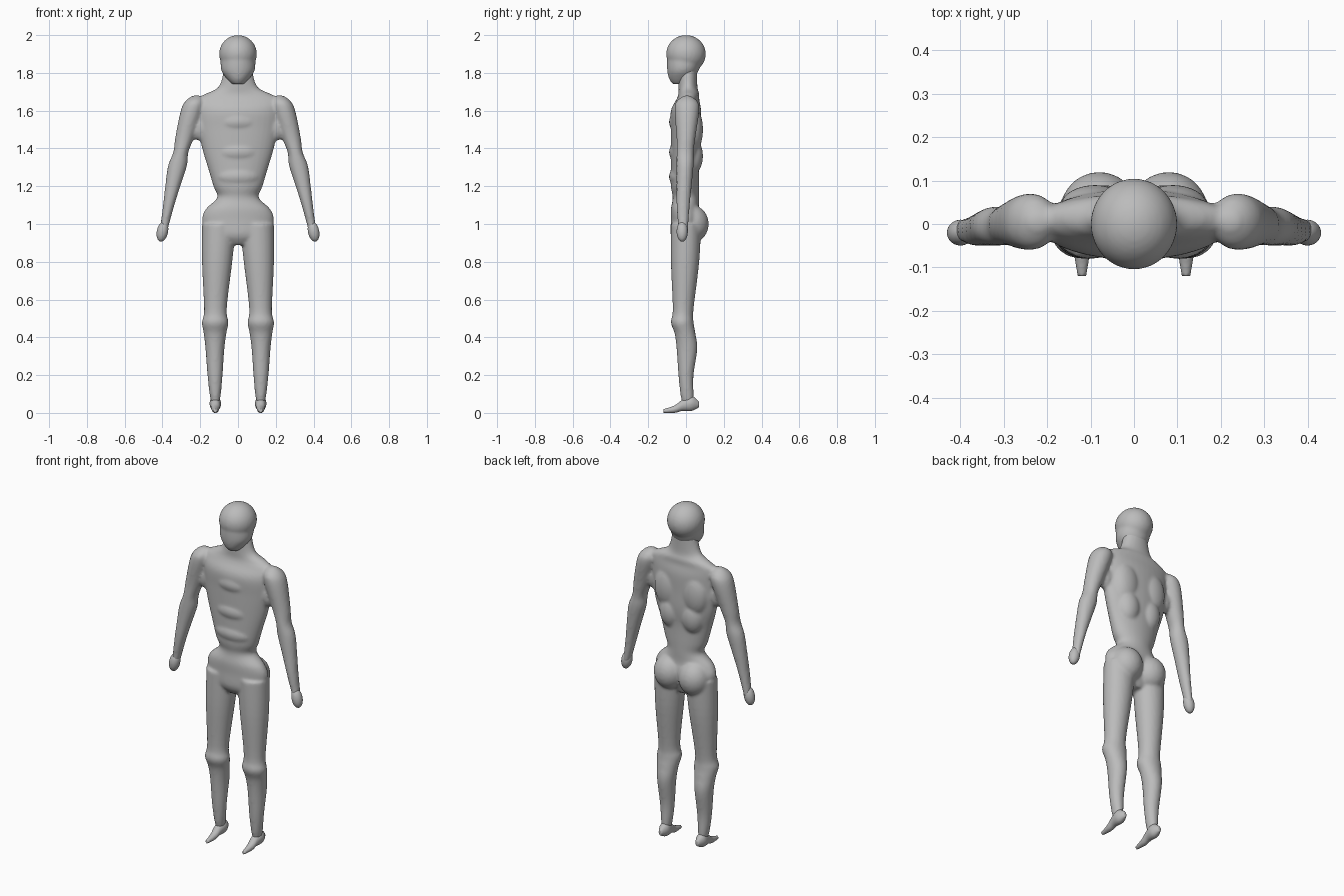
import bpy, bmesh, math
from mathutils import Vector, Matrix

cube = bpy.data.objects.get("Cube")
if cube:
    bpy.data.objects.remove(cube, do_unlink=True)

GREY = (.5, .5, .5, 1)
skin = bpy.data.materials.new("plain_grey")
skin.use_nodes = True
skin.diffuse_color = GREY
skin.node_tree.nodes["Principled BSDF"].inputs["Base Color"].default_value = GREY

SIDES, STEPS = 36, 5


def spline(rows):
    """Pass a smooth curve through the cross-section rows."""
    points = [Vector(row) for row in rows]
    padded = [points[0]] + points + [points[-1]]
    curve = []
    for before, start, end, after in zip(padded, padded[1:], padded[2:], padded[3:]):
        leave, arrive = (end - before) / 2, (after - start) / 2
        for step in range(STEPS):
            t = step / STEPS
            ease = t * t * (3 - 2 * t)
            curve.append(start * (1 - ease) + end * ease
                         + leave * t * (1 - t) ** 2 - arrive * t * t * (1 - t))
    return curve + [points[-1]]


def loft(bm, rows, first=0, last=0, bow=0, along_y=False):
    """Skin oval rows of (position, half width, low, high) on a bowed centre line."""
    curve = spline(rows)
    begin, length = curve[0][0], curve[-1][0] - curve[0][0]
    rings = []
    for position, half, low, high in curve:
        t = (position - begin) / length
        centre = first + (last - first) * t + bow * math.sin(math.pi * t)
        ring = []
        for k in range(SIDES):
            angle = math.tau * k / SIDES
            u = centre + half * math.cos(angle)
            v = (low + high) / 2 + (high - low) / 2 * math.sin(angle)
            ring.append(bm.verts.new((u, position, v) if along_y else (u, v, position)))
        rings.append(ring)
    faces = [bm.faces.new(rings[0]), bm.faces.new(rings[-1])]
    for lower, upper in zip(rings, rings[1:]):
        for k in range(SIDES):
            n = (k + 1) % SIDES
            faces.append(bm.faces.new((lower[k], lower[n], upper[n], upper[k])))
    bmesh.ops.recalc_face_normals(bm, faces=faces)


def ball(bm, centre, radii, tilt=0):
    """Add an ellipsoid, tilted sideways in radians."""
    place = Matrix.Translation(centre) @ Matrix.Rotation(tilt, 4, "Y")
    place = place @ Matrix.Diagonal((*radii, 1))
    bmesh.ops.create_uvsphere(bm, u_segments=SIDES, v_segments=18, radius=1, matrix=place)


def finish(bm, name, voxel, smoothing):
    """Fuse the overlapping volumes into one soft skin."""
    mesh = bpy.data.meshes.new(name)
    bm.to_mesh(mesh)
    bm.free()
    mesh.materials.append(skin)
    mesh.shade_smooth()
    obj = bpy.data.objects.new(name, mesh)
    bpy.context.collection.objects.link(obj)
    fuse = obj.modifiers.new("fuse", "REMESH")
    fuse.mode = "VOXEL"
    fuse.voxel_size = voxel
    fuse.use_smooth_shade = True
    soften = obj.modifiers.new("soften", "SMOOTH")
    soften.factor = .5
    soften.iterations = smoothing


# Hips, waist, chest, sloping shoulders and neck
torso = [
    (.89, .07, -.05, .04), (.94, .16, -.08, .06), (1.02, .19, -.08, .08),
    (1.08, .17, -.08, .07), (1.14, .11, -.07, .07), (1.2, .13, -.08, .07),
    (1.3, .16, -.08, .07), (1.4, .19, -.08, .08), (1.5, .21, -.08, .08),
    (1.6, .22, -.08, .08), (1.66, .22, -.05, .07), (1.69, .17, -.04, .07),
    (1.73, .1, -.04, .06), (1.84, .07, -.04, .06)]

# Wrist, forearm, elbow, upper arm and rounded shoulder
arm = [
    (.96, .02, -.04, .01), (1.1, .03, -.05, .02), (1.2, .04, -.05, .03),
    (1.31, .05, -.05, .04), (1.38, .04, -.05, .04), (1.46, .05, -.05, .05),
    (1.6, .06, -.06, .07), (1.65, .05, -.05, .06), (1.68, .02, -.01, .02)]

# Ankle, calf, knee and thigh
leg = [
    (.05, .02, -.02, .04), (.1, .03, -.03, .04), (.2, .04, -.04, .04),
    (.34, .05, -.05, .06), (.42, .06, -.06, .05), (.48, .07, -.08, .04),
    (.55, .06, -.07, .04), (.8, .08, -.08, .07), (1, .09, -.08, .08)]

# Toe, instep and heel
foot = [
    (-.12, .01, 0, .02), (-.06, .02, 0, .04), (-.02, .025, .01, .07),
    (.03, .03, .01, .09), (.07, .01, .03, .06)]

# Chin, jaw and cheeks
jaw = [
    (1.74, .03, -.07, 0), (1.77, .06, -.09, .04),
    (1.82, .09, -.1, .07), (1.9, .09, -.1, .1)]

# Head
bm = bmesh.new()
loft(bm, jaw)
ball(bm, (0, 0, 1.9), (.1, .105, .1))
finish(bm, "head", voxel=.008, smoothing=4)

# Torso and limbs, blended at the shoulders and hips
bm = bmesh.new()
loft(bm, torso)
for height in (1.25, 1.38, 1.54):
    ball(bm, (0, -.03, height), (.12, .06, .06))                # chest and belly folds
for side in (-1, 1):
    loft(bm, arm, side * .395, side * .22, side * .01)
    loft(bm, leg, side * .12, side * .1, side * .01)
    ball(bm, (side * .08, .03, 1), (.09, .09, .1))              # buttock
    ball(bm, (side * .09, .04, 1.5), (.08, .05, .12))           # shoulder blade
    ball(bm, (side * .07, .03, 1.36), (.07, .06, .1))           # lower back muscle
    ball(bm, (side * .2, 0, 1.51), (.05, .04, .07))             # armpit muscle
finish(bm, "body", voxel=.009, smoothing=4)

# Hands and feet
for side, label in ((-1, "right"), (1, "left")):
    bm = bmesh.new()
    ball(bm, (side * .4, -.02, .96), (.03, .03, .055), tilt=-side * .2)
    finish(bm, label + "_hand", voxel=.005, smoothing=2)
    bm = bmesh.new()
    loft(bm, foot, side * .12, side * .12, along_y=True)
    finish(bm, label + "_foot", voxel=.005, smoothing=2)
